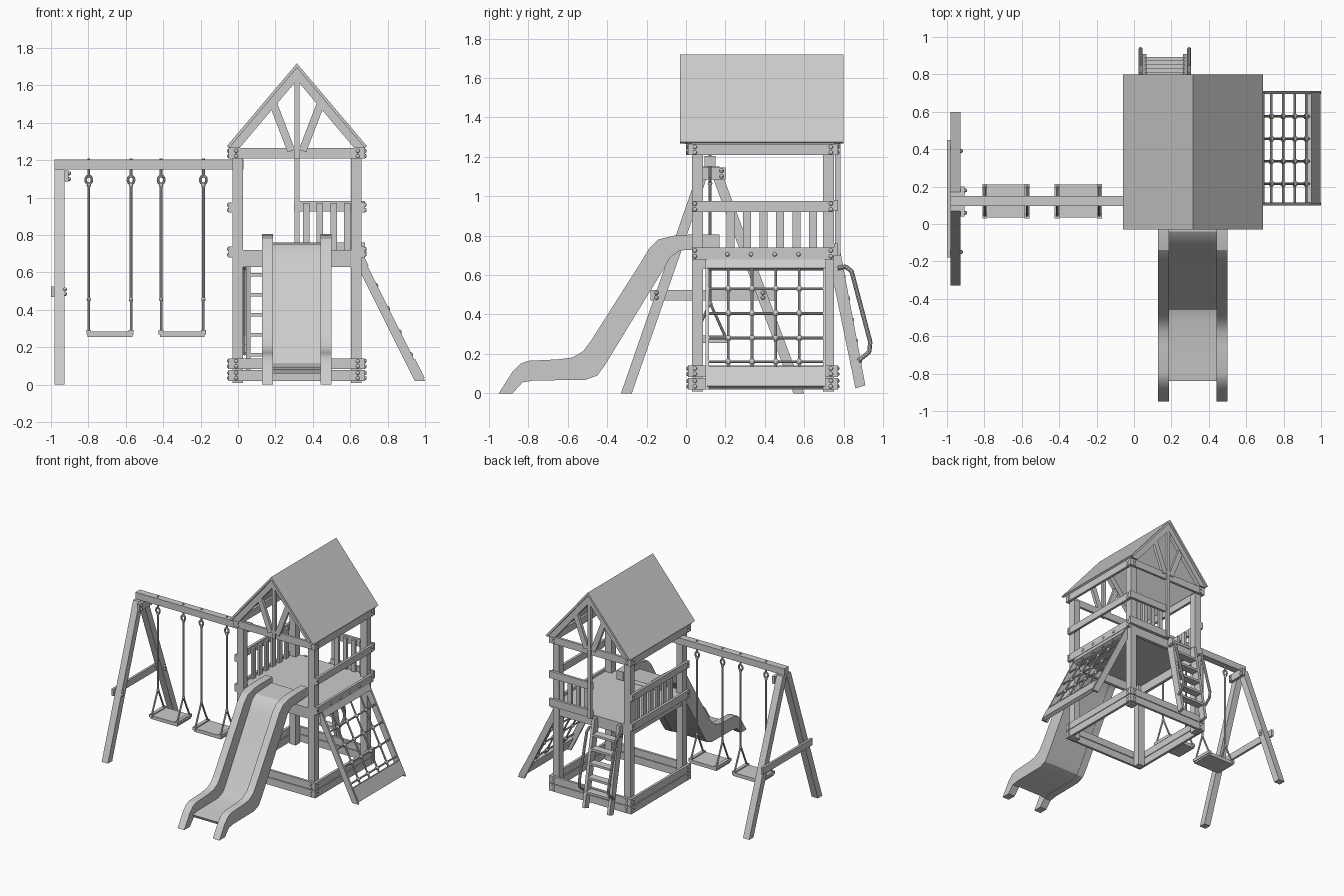
import bpy, bmesh, math
from mathutils import Vector, Matrix

cube = bpy.data.objects.get("Cube")
if cube:
    bpy.data.objects.remove(cube)

grey = bpy.data.materials.new("plain_grey")
grey.use_nodes = True
grey.diffuse_color = (0.6, 0.6, 0.6, 1)
grey.node_tree.nodes["Principled BSDF"].inputs["Base Color"].default_value = (0.6, 0.6, 0.6, 1)


def finish(name, bm, smooth=False):
    bmesh.ops.recalc_face_normals(bm, faces=bm.faces)
    me = bpy.data.meshes.new(name)
    bm.to_mesh(me)
    bm.free()
    me.materials.append(grey)
    ob = bpy.data.objects.new(name, me)
    bpy.context.collection.objects.link(ob)
    if smooth:
        bpy.ops.object.select_all(action='DESELECT')
        ob.select_set(True)
        bpy.context.view_layer.objects.active = ob
        bpy.ops.object.shade_smooth_by_angle()
    return ob


def box(name, x, y, z):
    """Box from three (low, high) ranges."""
    bm = bmesh.new()
    size = [b - a for a, b in (x, y, z)]
    mid = [(a + b) / 2 for a, b in (x, y, z)]
    bmesh.ops.create_cube(bm, size=1, matrix=Matrix.Translation(mid) @ Matrix.Diagonal((*size, 1)))
    return finish(name, bm)


def bar(name, p, q, width, depth, side):
    """Rectangular bar from p to q; width runs along the side axis."""
    p, q = Vector(p), Vector(q)
    w = (q - p).normalized()
    u = Vector(side)
    u = (u - w * u.dot(w)).normalized()
    rot = Matrix((u, w.cross(u), w)).transposed().to_4x4()
    m = Matrix.Translation((p + q) / 2) @ rot @ Matrix.Diagonal((width, depth, (q - p).length, 1))
    bm = bmesh.new()
    bmesh.ops.create_cube(bm, size=1, matrix=m)
    return finish(name, bm)


def prism(name, outline, axis, lo, hi, smooth=False):
    """Extrude an (x, z) outline along y, or a (y, z) outline along x."""
    bm = bmesh.new()
    place = (lambda a, b: (lo, a, b)) if axis == 'x' else (lambda a, b: (a, lo, b))
    face = bm.faces.new([bm.verts.new(place(a, b)) for a, b in outline])
    out = bmesh.ops.extrude_face_region(bm, geom=[face])
    step = Vector((hi - lo, 0, 0) if axis == 'x' else (0, hi - lo, 0))
    bmesh.ops.translate(bm, vec=step, verts=[v for v in out['geom'] if isinstance(v, bmesh.types.BMVert)])
    return finish(name, bm, smooth)


def tube(name, points, r):
    """Round rope or pipe along a path, with ball joints at the bends."""
    bm = bmesh.new()
    pts = [Vector(p) for p in points]
    for p, q in zip(pts, pts[1:]):
        m = Matrix.Translation((p + q) / 2) @ (q - p).to_track_quat('Z', 'Y').to_matrix().to_4x4()
        bmesh.ops.create_cone(bm, cap_ends=True, segments=10, radius1=r, radius2=r, depth=(q - p).length, matrix=m)
    for p in pts[1:-1]:
        bmesh.ops.create_icosphere(bm, subdivisions=1, radius=r, matrix=Matrix.Translation(p))
    return finish(name, bm, True)


def balls(name, points, r, squash=(1, 1, 1)):
    bm = bmesh.new()
    for p in points:
        bmesh.ops.create_uvsphere(bm, u_segments=10, v_segments=6, radius=r,
                                  matrix=Matrix.Translation(p) @ Matrix.Diagonal((*squash, 1)))
    return finish(name, bm, True)


CX, CY = 0.315, 0.39           # tower centre
post_x = [(-0.03, 0.027), (0.603, 0.66)]
post_y = [(0.03, 0.085), (0.695, 0.75)]
side_x = [(-0.05, -0.03), (0.66, 0.68)]
end_y = [(0.01, 0.03), (0.75, 0.77)]
full_x, full_y = (-0.05, 0.68), (0.01, 0.77)
sides, ends = ("right", "left"), ("front", "back")

# Tower posts
for sx, px in zip(sides, post_x):
    for ey, py in zip(ends, post_y):
        box(f"{ey}_{sx}_post", px, py, (0.01, 1.21))

# Base boards, eave beams
for label, z in (("lower_base", (0.02, 0.078)), ("upper_base", (0.083, 0.14)), ("eave", (1.208, 1.265))):
    for s, r in zip(sides, side_x):
        box(f"{label}_{s}_beam", r, full_y, z)
    for e, r in zip(ends, end_y):
        box(f"{label}_{e}_beam", full_x, r, z)

# Deck with rim boards
box("deck", (-0.03, 0.66), (0.03, 0.75), (0.7, 0.72))
for e, y in zip(ends, ((0.035, 0.06), (0.72, 0.745))):
    box(f"{e}_deck_rim", (0.027, 0.603), y, (0.63, 0.705))
for s, x in zip(sides, ((-0.025, 0), (0.63, 0.655))):
    box(f"{s}_deck_rim", x, (0.085, 0.695), (0.63, 0.705))

# Side rails, balusters on the swing side and on half of the back
low, high = (0.68, 0.74), (0.92, 0.975)
for s, r in zip(sides, side_x):
    box(f"{s}_lower_rail", r, (0.03, 0.75), low)
    box(f"{s}_upper_rail", r, (0.03, 0.75), high)
for i in range(6):
    y = 0.225 + i * 0.084
    box("right_baluster", (-0.03, -0.012), (y - 0.02, y + 0.02), (0.7, 0.96))
box("back_lower_rail", (0.3, 0.68), end_y[1], (0.7, 0.76))
box("back_upper_rail", (0.3, 0.68), end_y[1], (0.925, 0.982))
for i in range(4):
    x = 0.365 + i * 0.073
    box("back_baluster", (x - 0.017, x + 0.017), (0.732, 0.75), (0.71, 0.97))

# Roof and gable trusses
half, eave, peak = 0.375, 1.275, 1.718
prism("roof", [(CX - half, eave), (CX, peak), (CX + half, eave), (CX + half - 0.014, eave - 0.008),
               (CX, peak - 0.024), (CX - half + 0.014, eave - 0.008)], 'y', -0.03, 0.8)
for e, (a, b) in zip(ends, ((-0.005, 0.03), (0.75, 0.785))):
    prism(f"{e}_rafters", [(-0.052, 1.265), (CX, 1.695), (0.682, 1.265), (0.622, 1.265),
                           (CX, 1.628), (0.008, 1.265)], 'y', a, b)
    box(f"{e}_king_post", (CX - 0.014, CX + 0.014), (a + 0.006, b - 0.002), (0.7 if e == "back" else 1.21, 1.65))
    for d in (-1, 1):
        y = (a + b) / 2
        bar(f"{e}_strut", (CX + d * 0.03, y, 1.25), (CX + d * 0.13, y, 1.51), 0.024, 0.042, (0, 1, 0))

# Bolts at every corner
side_bolts, end_bolts = [], []
for z in (0.035, 0.063, 0.098, 0.126, 0.695, 0.725, 0.933, 0.962, 1.222, 1.25):
    for y in (0.045, 0.735):
        side_bolts += [(-0.05, y, z), (0.68, y, z)]
    if not 0.6 < z < 1:
        for x in (-0.01, 0.64):
            end_bolts += [(x, 0.01, z), (x, 0.77, z)]
side_bolts += [(0.68, 0.21 + i * 0.12, 0.705) for i in range(4)]
balls("side_bolts", side_bolts, 0.011, (0.8, 1, 1))
balls("end_bolts", end_bolts, 0.011, (1, 0.8, 1))

# Slide: two side walls and a bed
top = [(0.17, 0.805), (0.02, 0.805), (-0.06, 0.8), (-0.14, 0.78), (-0.19, 0.73), (-0.235, 0.655), (-0.48, 0.27),
       (-0.52, 0.215), (-0.575, 0.182), (-0.65, 0.172), (-0.8, 0.165), (-0.84, 0.15), (-0.88, 0.11), (-0.95, 0)]
under = [(-0.88, 0), (-0.83, 0.055), (-0.77, 0.065), (-0.51, 0.068), (-0.45, 0.09), (-0.41, 0.145),
         (-0.12, 0.62), (-0.08, 0.69), (-0.03, 0.725), (0.17, 0.735)]
for s, a in zip(sides, (0.127, 0.44)):
    prism(f"slide_{s}_wall", top + under, 'x', a, a + 0.06, True)
bed = [(y, z + 0.004) for y, z in under[1:]]
prism("slide_bed", bed + [(y - 0.01, z + 0.022) for y, z in reversed(bed)], 'x', 0.18, 0.447, True)

# Climbing net in a slanted frame
tilt = Vector((0.34, 0, -0.68))
start = Vector((0.65, 0, 0.7))


def slope(z, y):
    p = start + tilt * ((0.7 - z) / 0.68)
    return (p.x, y, z)


for y in (0.108, 0.702):
    prism("net_frame_side", [(0.66, 0.7), (1, 0.02), (0.945, 0.02), (0.66, 0.59)], 'y', y - 0.008, y + 0.008)
bar("net_frame_bottom", slope(0.13, 0.405), slope(0.03, 0.405), 0.595, 0.03, (0, 1, 0))
bar("net_frame_top", slope(0.7, 0.405), slope(0.63, 0.405), 0.595, 0.03, (0, 1, 0))
rows, cols = (0.53, 0.405, 0.28, 0.16), (0.215, 0.335, 0.455, 0.575)
for z in rows:
    tube("net_cross_rope", [slope(z, 0.108), slope(z, 0.702)], 0.007)
for y in cols:
    tube("net_long_rope", [slope(0.66, y), slope(0.08, y)], 0.007)
balls("net_knots", [slope(z, y) for z in rows for y in cols], 0.016)

# Ladder with bent hand rails
for x in (0.055, 0.275):
    prism("ladder_rail", [(0.74, 0.71), (0.785, 0.71), (0.91, 0.04), (0.86, 0.025), (0.735, 0.63)],
          'x', x - 0.012, x + 0.012)
    out = x + (0.02 if x > 0.2 else -0.02)
    tube("ladder_hand_rail", [(out, 0.77, 0.635), (out, 0.81, 0.643), (out, 0.84, 0.62), (out, 0.935, 0.26),
                              (out, 0.93, 0.21), (out, 0.875, 0.165)], 0.011)
for i in range(5):
    z = 0.16 + i * 0.107
    y = 0.862 - i * 0.021
    box("ladder_rung", (0.06, 0.27), (y - 0.03, y + 0.032), (z - 0.009, z + 0.009))

# Swing beam and A-frame
beam_y = 0.122
box("swing_beam", (-0.98, 0.03), (0.095, 0.15), (1.15, 1.203))
prism("front_swing_leg", [(-0.33, 0), (-0.275, 0), (0.125, 1.15), (0.07, 1.15)], 'x', -0.982, -0.927)
prism("back_swing_leg", [(0.6, 0), (0.545, 0), (0.115, 1.15), (0.17, 1.15)], 'x', -0.982, -0.927)
box("swing_cross_brace", (-1, -0.982), (-0.18, 0.45), (0.47, 0.525))
box("swing_top_brace", (-0.927, -0.905), (0.04, 0.2), (1.085, 1.145))
balls("frame_bolts", [(-0.925, y, z) for y in (-0.15, 0.39) for z in (0.485, 0.51)]
      + [(-0.903, y, z) for y in (0.06, 0.18) for z in (1.1, 1.13)], 0.011)

# Two swings
for mid in (-0.685, -0.298):
    box("swing_seat", (mid - 0.12, mid + 0.12), (0.035, 0.21), (0.255, 0.283))
    for x in (mid - 0.113, mid + 0.113):
        box("seat_edge", (x - 0.013, x + 0.013), (0.03, 0.215), (0.268, 0.292))
        tube("swing_rope", [(x, beam_y, 1.08), (x, beam_y, 0.45)], 0.008)
        for y in (0.04, 0.205):
            tube("swing_rope_fork", [(x, beam_y, 0.46), (x, y, 0.275)], 0.007)
        ring = [(x + 0.017 * math.cos(t), beam_y, 1.095 + 0.022 * math.sin(t))
                for t in (i * math.tau / 10 for i in range(11))]
        tube("swing_ring", ring, 0.007)
        tube("swing_hanger", [(x, beam_y, 1.11), (x, beam_y, 1.21)], 0.008)
        balls("swing_rope_knot", [(x, beam_y, 1.065), (x, beam_y, 0.455)], 0.012)
